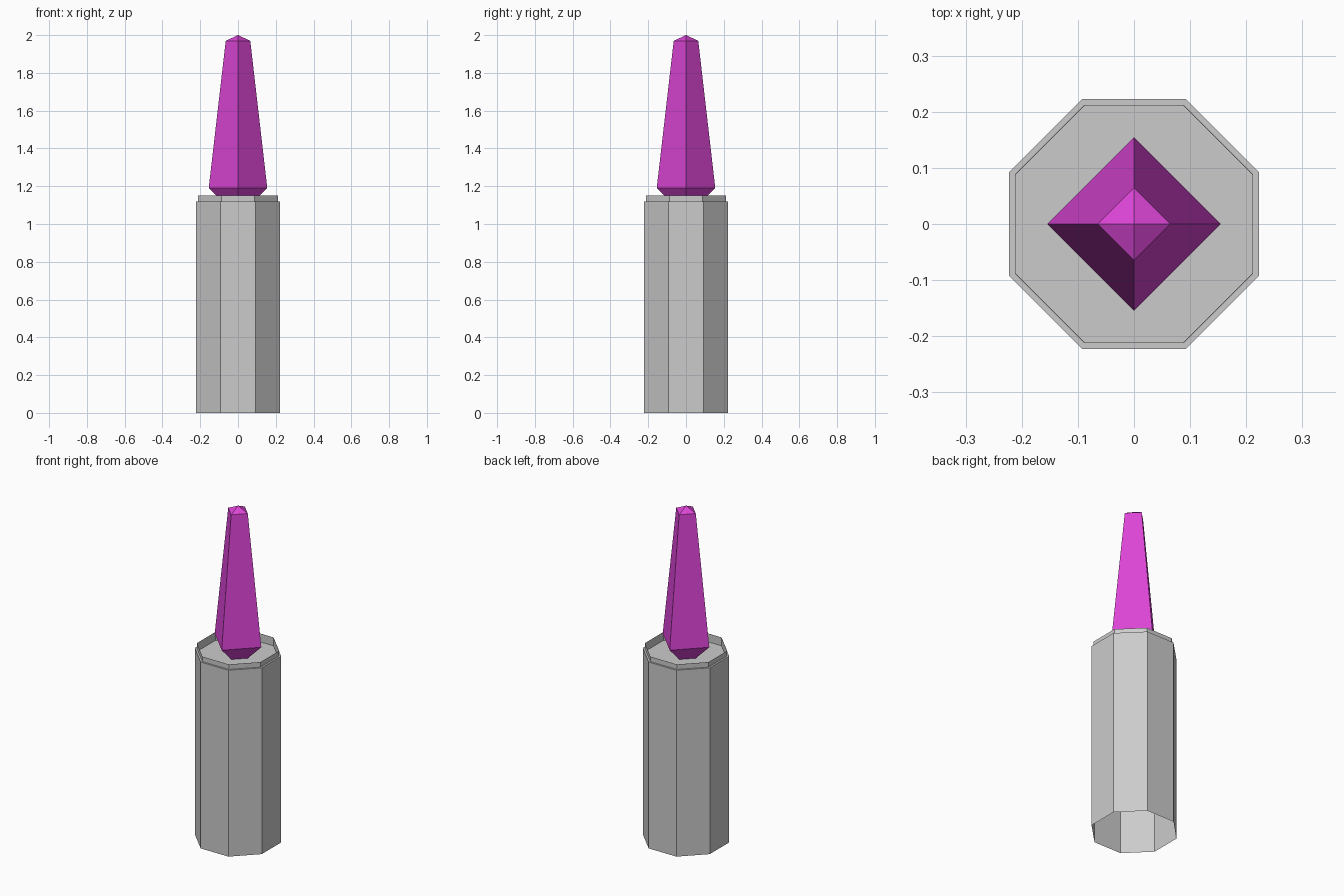
import bpy, bmesh, math

if "Cube" in bpy.data.objects:
    bpy.data.objects.remove(bpy.data.objects["Cube"])


def loft(name, sides, start, rings, cap_end=False, tips=(None, None)):
    """Stack regular polygon rings (radius, z); optionally cap or close to tips."""
    bm = bmesh.new()
    loops = []
    for r, z in rings:
        loops.append([bm.verts.new((r * math.cos(start + 2 * math.pi * i / sides),
                                    r * math.sin(start + 2 * math.pi * i / sides), z))
                      for i in range(sides)])
    for a, b in zip(loops, loops[1:]):
        for i in range(sides):
            j = (i + 1) % sides
            bm.faces.new((a[i], a[j], b[j], b[i]))
    if cap_end:
        bm.faces.new(loops[-1])
    for tip, loop, flip in ((tips[0], loops[0], True), (tips[1], loops[-1], False)):
        if tip is not None:
            v = bm.verts.new((0, 0, tip))
            for i in range(sides):
                j = (i + 1) % sides
                bm.faces.new((loop[j], loop[i], v) if flip else (loop[i], loop[j], v))
    me = bpy.data.meshes.new(name)
    bm.to_mesh(me)
    bm.free()
    ob = bpy.data.objects.new(name, me)
    bpy.context.collection.objects.link(ob)
    return ob


# Octagonal handle, open underneath, with a thin raised rim and sunken top
loft("handle", 8, math.pi / 8,
     [(0.241, 0), (0.241, 1.12), (0.23, 1.12), (0.23, 1.15), (0.229, 1.15), (0.229, 1.10)],
     cap_end=True)

# Four-sided crystal, its lower point sunk into the handle
crystal = loft("crystal", 4, 0, [(0.155, 1.19), (0.065, 1.97)], tips=(1.035, 2.0))
mat = bpy.data.materials.new("magenta")
mat.diffuse_color = (0.72, 0.06, 0.68, 1)
mat.use_nodes = True
mat.node_tree.nodes["Principled BSDF"].inputs["Base Color"].default_value = mat.diffuse_color
crystal.data.materials.append(mat)
